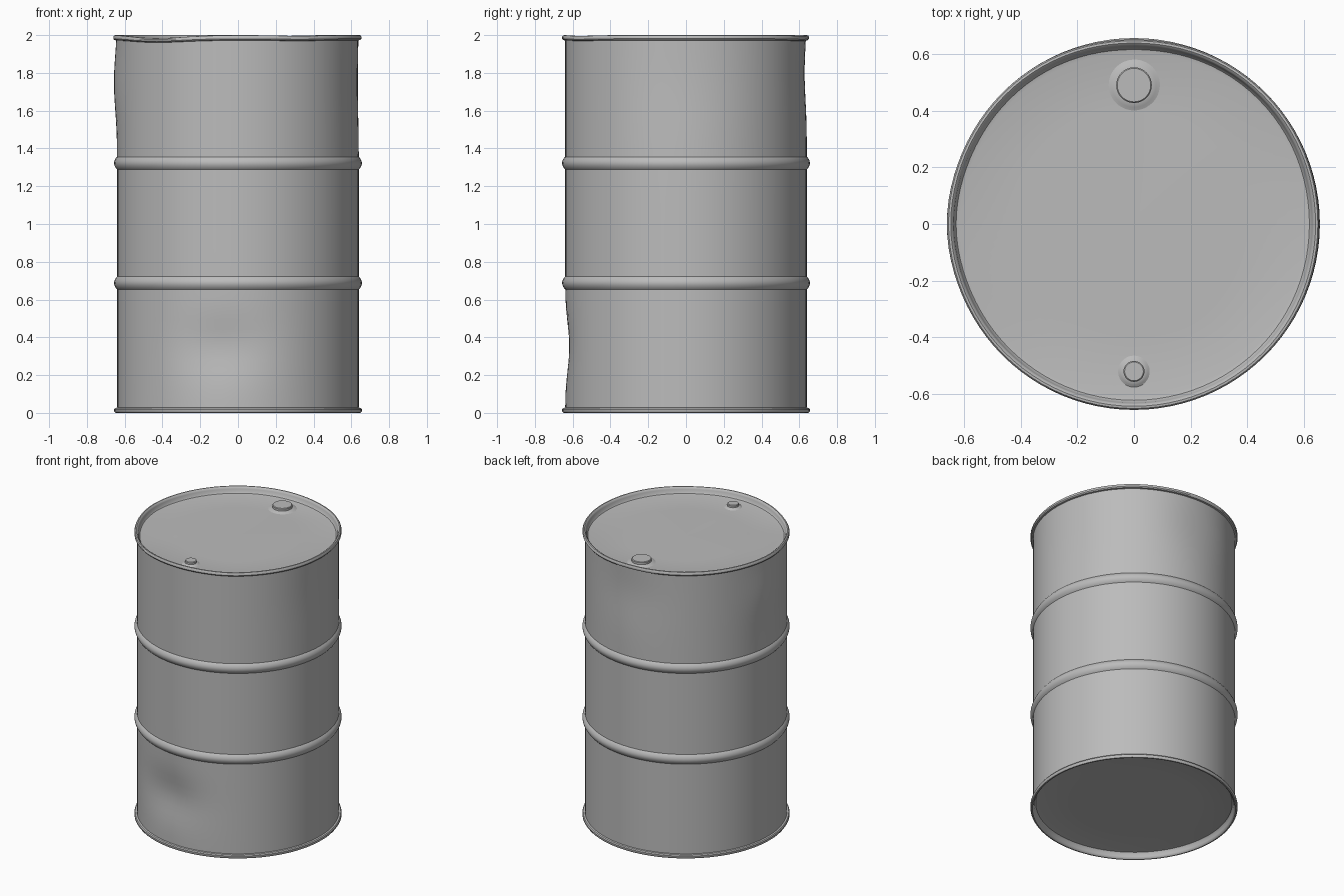
import bpy
import bmesh
from math import sin, cos, pi, exp, atan2, radians, hypot

if "Cube" in bpy.data.objects:
    bpy.data.objects.remove(bpy.data.objects["Cube"], do_unlink=True)

steel = bpy.data.materials.new("grey steel")
steel.use_nodes = True
GREY = (0.5, 0.5, 0.5, 1)
steel.diffuse_color = GREY
steel.node_tree.nodes["Principled BSDF"].inputs["Base Color"].default_value = GREY

R = 0.64          # wall radius
RIM = 0.656       # rim and hoop radius
SEGMENTS = 96

# Dents: angle, height, angular width, height width, radial push
DENTS = [(180, 1.75, 16, 0.2, 0.017), (262, 0.35, 20, 0.16, -0.03),
         (90, 1.8, 20, 0.2, -0.012), (0, 1.75, 25, 0.25, -0.006)]
# Rim sag: angle, angular width, drop
SAGS = [(228, 22, 0.016), (300, 15, 0.004), (70, 15, 0.004)]


def bump(angle, centre, width):
    d = (angle - radians(centre) + pi) % (2 * pi) - pi
    return exp(-(d / radians(width)) ** 2)


def batter(co):
    """Push the dents into a point and let the top rim sag."""
    r, a = hypot(co.x, co.y), atan2(co.y, co.x)
    if r < 0.6:
        return
    push = sum(p * bump(a, c, w) * exp(-((co.z - h) / t) ** 2)
               for c, h, w, t, p in DENTS)
    co.x += push * cos(a)
    co.y += push * sin(a)
    if co.z > 1.9:
        co.z -= (co.z - 1.9) * 10 * sum(s * bump(a, c, w) for c, w, s in SAGS)


def lathe(name, profile, segments=SEGMENTS, centre=(0, 0), dented=True):
    """Revolve (radius, height) points about a vertical axis."""
    bm = bmesh.new()
    rings = []
    for r, z in profile:
        count = 1 if r == 0 else segments
        rings.append([bm.verts.new((centre[0] + r * cos(2 * pi * i / segments),
                                    centre[1] + r * sin(2 * pi * i / segments), z))
                      for i in range(count)])
    for low, high in zip(rings, rings[1:]):
        for i in range(segments):
            j = (i + 1) % segments
            quad = [low[i % len(low)], low[j % len(low)],
                    high[j % len(high)], high[i % len(high)]]
            bm.faces.new(list(dict.fromkeys(quad)))
    if dented:
        for v in bm.verts:
            batter(v.co)
    mesh = bpy.data.meshes.new(name)
    bm.to_mesh(mesh)
    bm.free()
    mesh.materials.append(steel)
    obj = bpy.data.objects.new(name, mesh)
    bpy.context.collection.objects.link(obj)
    bpy.ops.object.select_all(action='DESELECT')
    obj.select_set(True)
    bpy.context.view_layer.objects.active = obj
    bpy.ops.object.shade_smooth_by_angle(angle=radians(35))
    return obj


def span(z0, z1, steps=12):
    return [(R, z0 + (z1 - z0) * i / steps) for i in range(steps + 1)]


def hoop(z, half=0.034, steps=10):
    """Rounded rolling hoop pressed out of the wall."""
    return [(R + (RIM - R) * sin(pi * i / steps) ** 0.8,
             z - half + 2 * half * i / steps) for i in range(1, steps)]


# Wall with two rolling hoops
HOOPS = (0.688, 1.322)
wall = span(0.015, HOOPS[0] - 0.034) + hoop(HOOPS[0])
wall += span(HOOPS[0] + 0.034, HOOPS[1] - 0.034) + hoop(HOOPS[1])
wall += span(HOOPS[1] + 0.034, 1.985)
lathe("drum_wall", wall)

# Rolled rim, folding inwards and down to the recessed lid
lid = [(R, 1.972), (0.651, 1.974), (RIM, 1.981), (RIM, 1.991), (0.651, 1.999),
       (0.643, 2.0), (0.636, 1.995), (0.632, 1.985), (0.629, 1.968),
       (0.622, 1.959), (0.609, 1.956), (0.4, 1.956), (0, 1.956)]
lathe("top_rim_and_lid", lid)
lathe("bottom_rim_and_base", [(r, 2 - z) for r, z in reversed(lid)])


# Threaded plugs, each on a raised collar
def plug(name, y, collar, radius, top):
    lathe(name + "_collar", [(collar, 1.955), (collar * 0.85, 1.960),
                             (radius * 1.04, 1.966), (0, 1.966)],
          48, (0, y), False)
    lathe(name, [(radius, 1.955), (radius, top - 0.004),
                 (radius - 0.004, top), (0, top)], 32, (0, y), False)


plug("large_plug", 0.49, 0.092, 0.063, 1.984)
plug("small_plug", -0.52, 0.057, 0.037, 1.982)
